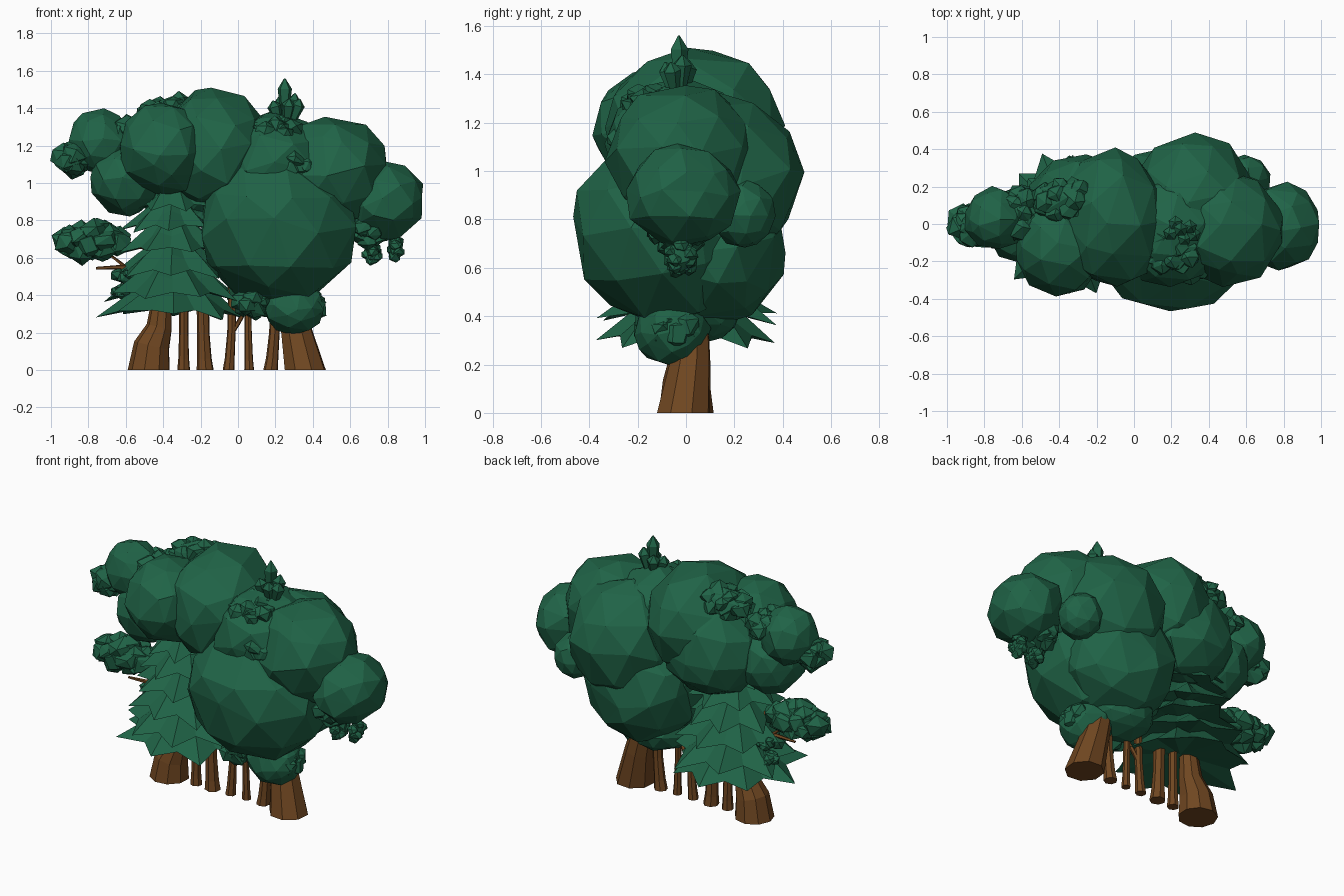
import bpy, bmesh, random
from math import sin, cos, pi, sqrt
from mathutils import Vector

if "Cube" in bpy.data.objects:
    bpy.data.objects.remove(bpy.data.objects["Cube"])

random.seed(7)


def material(name, color):
    m = bpy.data.materials.new(name)
    m.diffuse_color = color
    m.use_nodes = True
    m.node_tree.nodes["Principled BSDF"].inputs["Base Color"].default_value = m.diffuse_color
    return m


LEAF = material("leaf_green", (0.014, 0.125, 0.062, 1))
BARK = material("bark_brown", (0.16, 0.062, 0.015, 1))


def finish(bm, name, mat):
    bmesh.ops.recalc_face_normals(bm, faces=bm.faces)
    me = bpy.data.meshes.new(name)
    bm.to_mesh(me)
    bm.free()
    me.materials.append(mat)
    ob = bpy.data.objects.new(name, me)
    bpy.context.collection.objects.link(ob)
    return ob


def add_ball(bm, c, r, sub=2, jitter=0.035, slide=0.13):
    """Faceted irregular leaf ball with radii r around c."""
    verts = bmesh.ops.create_icosphere(bm, subdivisions=sub, radius=1)["verts"]
    for v in verts:
        d = Vector([random.uniform(-1, 1) for _ in range(3)]) * slide
        n = (v.co + d).normalized() * (1 + random.uniform(-jitter, jitter))
        v.co = Vector(c) + Vector((n.x * r[0], n.y * r[1], n.z * r[2]))


def ball(name, c, r):
    bm = bmesh.new()
    add_ball(bm, c, r)
    finish(bm, name, LEAF)


def cluster(name, c, r, count, size):
    """Small lumps spread over an ellipsoid, around a solid core."""
    bm = bmesh.new()
    add_ball(bm, c, [max(k - size * 0.4, size * 0.5) for k in r], 1, 0.08)
    for i in range(count):
        z = 1 - 2 * (i + 0.5) / count
        a = i * 2.4
        s = sqrt(1 - z * z)
        p = [c[0] + (r[0] - size) * s * cos(a),
             c[1] + (r[1] - size) * s * sin(a),
             c[2] + (r[2] - size) * z]
        k = size * random.uniform(0.85, 1.15)
        add_ball(bm, p, (k, k, k * 0.9), 1, 0.12, 0.25)
    finish(bm, name, LEAF)


def add_tube(bm, points, sides):
    """Loft of rings along a path; points are (x, y, z, radius)."""
    rings = []
    for i, (x, y, z, r) in enumerate(points):
        a, b = points[max(i - 1, 0)], points[min(i + 1, len(points) - 1)]
        t = (Vector(b[:3]) - Vector(a[:3])).normalized()
        if z == 0:
            t = Vector((0, 0, 1))
        q = Vector((0, 0, 1)).rotation_difference(t)
        rings.append([bm.verts.new(Vector((x, y, z)) + q @ Vector(
            (r * cos(2 * pi * k / sides + 0.3), r * sin(2 * pi * k / sides + 0.3), 0)))
            for k in range(sides)])
    for lo, hi in zip(rings, rings[1:]):
        for k in range(sides):
            j = (k + 1) % sides
            bm.faces.new((lo[k], lo[j], hi[j], hi[k]))
    bm.faces.new(rings[0][::-1])
    bm.faces.new(rings[-1])


def tube(name, points, sides=7, mat=BARK):
    bm = bmesh.new()
    add_tube(bm, points, sides)
    finish(bm, name, mat)


# Trunks: two flared large ones and a row of slim ones between
tube("left_trunk", [(-.475, 0, 0, .115), (-.46, 0, .13, .098), (-.42, 0, .23, .07),
                    (-.41, 0, .34, .058), (-.38, 0, .6, .045), (-.36, 0, .9, .02)], 9)
tube("right_trunk", [(.36, -.01, 0, .115), (.31, .02, .22, .085), (.24, .03, .5, .06)], 8)
for x, r, lean in ((-.29, .035, 0), (-.175, .047, -.01), (-.05, .032, .015),
                   (.06, .027, -.005), (.175, .04, .02)):
    tube("slim_trunk", [(x, 0, 0, r), (x + lean * .4, 0, .06, r * .85),
                        (x + lean, 0, .2, r * .72), (x + lean * 1.5, 0, .5, r * .75)], 7)
tube("forked_branch", [(-.04, 0, .19, .014), (0, 0, .25, .013), (.06, -.02, .36, .012)], 5)

# Bare branches reaching to the left clusters
tube("lower_branch", [(-.4, 0, .5, .03), (-.52, 0, .545, .02), (-.64, 0, .55, .012),
                      (-.76, 0, .545, .007)], 5)
tube("lower_twig", [(-.6, 0, .55, .01), (-.65, .01, .59, .008), (-.72, .02, .64, .006)], 4)
tube("upper_branch", [(-.36, 0, .56, .035), (-.48, 0, .66, .02), (-.68, 0, .68, .012)], 5)

# Large crown balls
CROWN = (
    ("front_lower_crown", (.21, -.08, .76), (.44, .40, .41)),
    ("back_lower_crown", (.22, .12, .70), (.36, .30, .34)),
    ("back_upper_crown", (.32, .12, .98), (.34, .365, .36)),
    ("right_upper_crown", (.5, -.02, 1.06), (.31, .31, .305)),
    ("right_far_crown", (.795, -.015, .9), (.21, .24, .215)),
    ("top_crown", (-.13, .03, 1.18), (.31, .38, .33)),
    ("left_front_crown", (-.40, -.12, 1.18), (.245, .27, .255)),
    ("left_back_crown", (-.27, .12, 1.06), (.31, .26, .29)),
    ("middle_crown", (.2, -.03, 1.1), (.3, .31, .28)),
    ("left_side_crown", (-.6, 0, 1.02), (.2, .21, .2)),
    ("left_far_crown", (-.74, .03, 1.22), (.17, .17, .18)),
    ("under_crown", (.3, -.06, .34), (.17, .16, .15)),
    ("under_back_crown", (.14, .04, .43), (.21, .19, .15)),
    ("right_back_lump", (.6, .24, .82), (.13, .13, .14)),
)
for name, c, r in CROWN:
    ball(name, c, r)

# Lumpy leaf clusters
for name, c, r, n, s in (
    ("left_low_cluster", (-.785, 0, .69), (.225, .15, .135), 22, .08),
    ("left_tip_cluster", (-.88, -.01, 1.13), (.125, .125, .115), 12, .075),
    ("left_joint_cluster", (-.61, .06, 1.27), (.13, .17, .11), 14, .065),
    ("top_left_cluster", (-.36, .13, 1.37), (.2, .14, .12), 18, .065),
    ("top_front_cluster", (.2, -.12, 1.27), (.18, .17, .11), 18, .06),
    ("front_patch", (.3, -.2, 1.1), (.13, .15, .11), 10, .06),
    ("under_front_cluster", (.08, -.1, .36), (.12, .13, .1), 12, .06),
    ("under_right_cluster", (.37, -.06, .34), (.12, .14, .1), 12, .065),
    ("small_left_cluster", (-.59, .02, .51), (.09, .1, .06), 9, .04),
    ("small_low_cluster", (-.61, .06, .42), (.075, .09, .05), 9, .035),
    ("right_joint_cluster", (.7, -.03, .76), (.13, .16, .12), 16, .06),
    ("right_hanging_cluster", (.72, -.02, .62), (.06, .08, .07), 8, .035),
    ("right_hanging_tip", (.84, -.02, .65), (.055, .08, .08), 8, .035),
):
    cluster(name, c, r, n, s)


# Conifer: stacked star-shaped drooping tiers
def tier(z_tip, z_top, radius, points, turn):
    bm = bmesh.new()
    n = points * 2
    top, mid, rim = [], [], []
    for k in range(n):
        a = turn + 2 * pi * k / n
        tip = k % 2 == 0
        r = radius * (random.uniform(.88, 1.04) if tip else .72)
        z = z_tip + (random.uniform(0, .06) if tip else .055)
        for ring, rr, zz in ((top, .05, z_top), (mid, radius * (.55 if tip else .48),
                             z_tip + (z_top - z_tip) * (.58 if tip else .48)), (rim, r, z)):
            ring.append(bm.verts.new((-.345 + rr * cos(a), rr * sin(a), zz)))
    under = bm.verts.new((-.345, 0, z_tip + .1))
    for k in range(n):
        j = (k + 1) % n
        bm.faces.new((mid[k], mid[j], top[j], top[k]))
        bm.faces.new((rim[k], rim[j], mid[j], mid[k]))
        bm.faces.new((under, rim[j], rim[k]))
    bm.faces.new(top)
    finish(bm, "conifer_tier", LEAF)


for i, (z0, z1, r) in enumerate(((.265, .53, .41), (.36, .62, .40), (.48, .72, .36),
                                 (.60, .84, .32), (.72, .95, .29), (.83, 1.04, .25))):
    tier(z0, z1, r, 8, pi / 2 + i * .37)

# Pointed leaf plume on the crown
bm = bmesh.new()
for dx, dy, h in ((0, 0, .26), (-.08, -.03, .14), (.07, .02, .18), (.03, -.07, .15),
                  (-.04, .05, .16), (.1, -.04, .15)):
    x, y, z = .25 + dx * .3, -.03 + dy * .3, 1.3
    add_tube(bm, [(x, y, z, .015), (x + dx * .4, y + dy * .4, z + h * .78, .04),
                  (x + dx * .5, y + dy * .5, z + h, .004)], 5)
finish(bm, "leaf_plume", LEAF)
